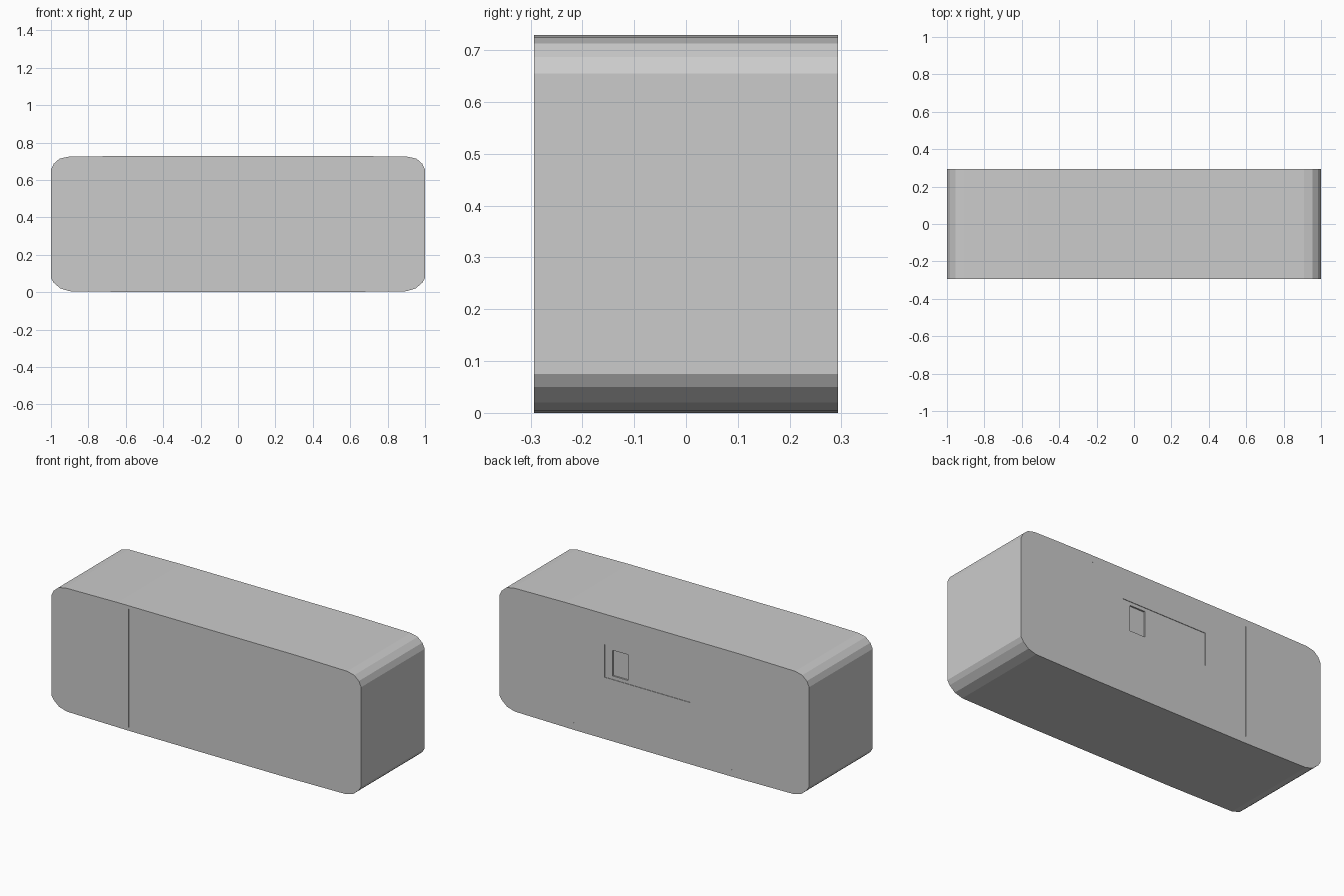
import bpy, bmesh

if "Cube" in bpy.data.objects:
    bpy.data.objects.remove(bpy.data.objects["Cube"])

Y_FRONT, Y_BACK = -0.293, 0.293


def prism(name, profile, y0, y1):
    """Extrude an (x, z) outline from y0 to y1."""
    bm = bmesh.new()
    face = bm.faces.new([bm.verts.new((x, y0, z)) for x, z in profile])
    ext = bmesh.ops.extrude_face_region(bm, geom=[face])
    verts = [v for v in ext["geom"] if isinstance(v, bmesh.types.BMVert)]
    bmesh.ops.translate(bm, verts=verts, vec=(0, y1 - y0, 0))
    bmesh.ops.recalc_face_normals(bm, faces=bm.faces)
    mesh = bpy.data.meshes.new(name)
    bm.to_mesh(mesh)
    bm.free()
    obj = bpy.data.objects.new(name, mesh)
    bpy.context.collection.objects.link(obj)
    return obj


def cut(target, name, x0, x1, z0, z1, y0, y1):
    """Cut a shallow rectangular pocket."""
    cutter = prism(name, [(x0, z0), (x1, z0), (x1, z1), (x0, z1)], y0, y1)
    cutter.hide_render = True
    cutter.hide_set(True)
    mod = target.modifiers.new(name, "BOOLEAN")
    mod.operation = "DIFFERENCE"
    mod.solver = "EXACT"
    mod.object = cutter


# Rounded case with a very slightly bowed top, mirrored about x = 0
half = [(0.90, 0.005), (0.95, 0.02), (0.985, 0.05), (1.0, 0.075),
        (1.0, 0.655), (0.985, 0.687), (0.955, 0.713), (0.91, 0.724), (0.57, 0.729)]
bottom = [(0.5, 0.0)]
right = bottom + half
outline = right + [(-x, z) for x, z in reversed(right)]
case = prism("speaker_case", outline, Y_FRONT, Y_BACK)

# Narrow panel seam on the front
cut(case, "front_seam_cutter", -0.502, -0.498, 0.02, 0.71, Y_FRONT - 0.05, Y_FRONT + 0.003)

# Panel seams on the back
for side, x in (("left", -0.5), ("right", 0.52)):
    cut(case, f"back_seam_{side}_cutter", x - 0.002, x + 0.002, 0.04, 0.69,
        Y_BACK - 0.003, Y_BACK + 0.05)

# Shallow connector panel and the socket within it
cut(case, "connector_panel_cutter", -0.23, 0.32, 0.36, 0.55, Y_BACK - 0.003, Y_BACK + 0.05)
cut(case, "socket_cutter", 0.17, 0.27, 0.38, 0.53, Y_BACK - 0.012, Y_BACK + 0.06)
